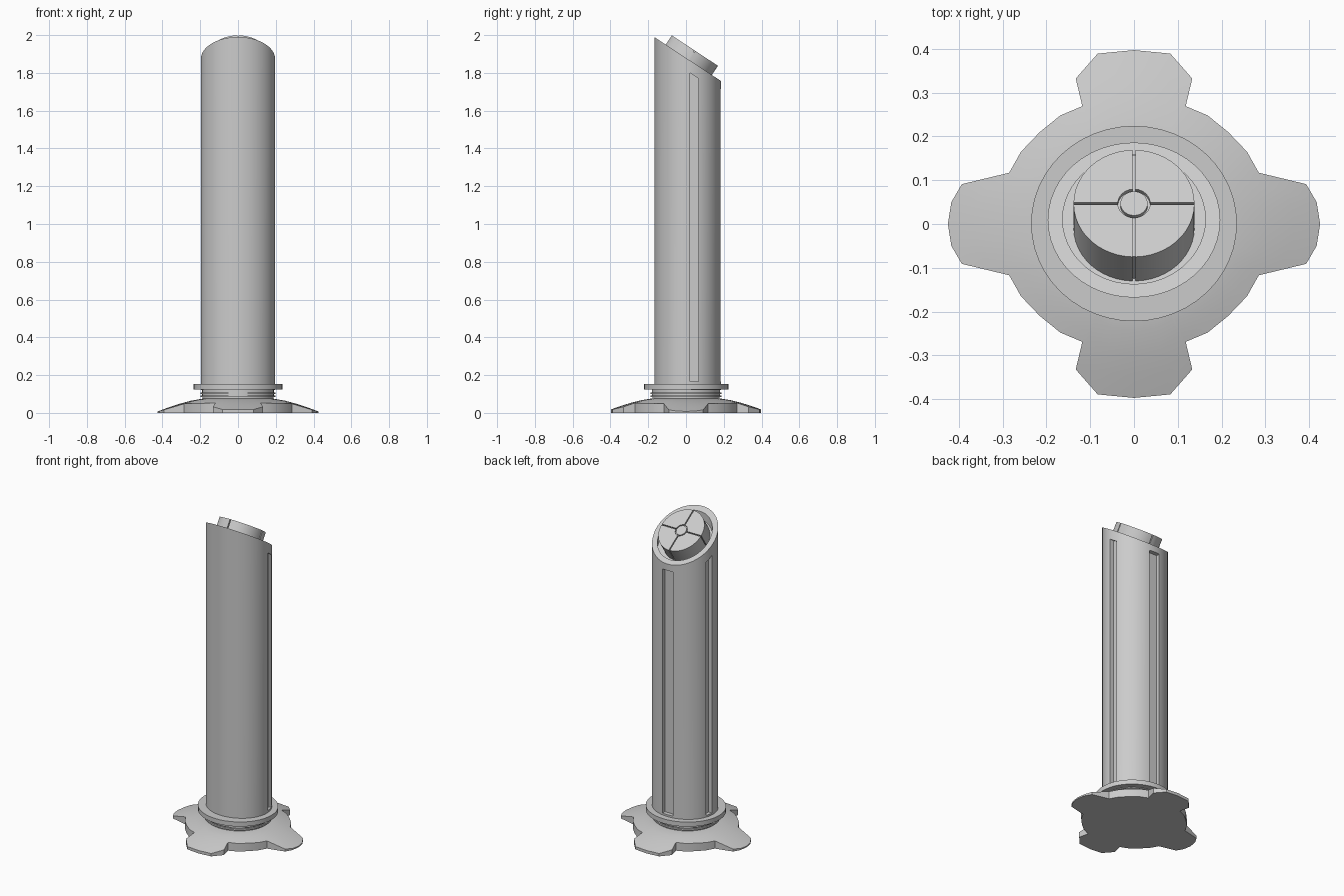
import bpy, bmesh, math
from mathutils import Matrix, Vector

if "Cube" in bpy.data.objects:
    bpy.data.objects.remove(bpy.data.objects["Cube"])

SEG = 48
SLOPE = 0.66                      # fall of the slanted top towards the back
TILT = math.atan(SLOPE)


def top_z(y):
    return 1.99 - SLOPE * (y + 0.168)


def finish(name, bm, angle=30, smooth=True):
    bmesh.ops.recalc_face_normals(bm, faces=bm.faces)
    me = bpy.data.meshes.new(name)
    bm.to_mesh(me)
    bm.free()
    ob = bpy.data.objects.new(name, me)
    bpy.context.collection.objects.link(ob)
    if smooth:
        bpy.ops.object.select_all(action='DESELECT')
        bpy.context.view_layer.objects.active = ob
        ob.select_set(True)
        bpy.ops.object.shade_smooth_by_angle(angle=math.radians(angle))
    return ob


def loft(name, rings, matrix=None, angle=30):
    """Skin a list of equal-length point rings and cap both ends."""
    bm = bmesh.new()
    vs = [[bm.verts.new(p) for p in r] for r in rings]
    n = len(vs[0])
    for a, b in zip(vs, vs[1:]):
        for i in range(n):
            j = (i + 1) % n
            bm.faces.new((a[i], a[j], b[j], b[i]))
    bm.faces.new(vs[0])
    bm.faces.new(vs[-1])
    if matrix:
        bm.transform(matrix)
    return finish(name, bm, angle)


def ellipse(rx, ry, cy=0.0, z=0.0):
    pts = [(rx * math.cos(2 * math.pi * i / SEG), cy + ry * math.sin(2 * math.pi * i / SEG))
           for i in range(SEG)]
    return [(x, y, z(y) if callable(z) else z) for x, y in pts]


# Foot plate: four-armed outline with a domed upper surface
quarter = [(0.425, 0), (0.417, 0.05), (0.393, 0.091), (0.285, 0.117), (0.258, 0.165),
           (0.215, 0.21), (0.168, 0.248), (0.118, 0.269), (0.133, 0.332), (0.083, 0.389), (0, 0.397)]
half = quarter + [(-x, y) for x, y in quarter[-2::-1]]
outline = half + [(x, -y) for x, y in half[-2:0:-1]]


def dome(r):
    t = max(0.0, (r - 0.19) / 0.235)
    return max(0.008, 0.075 - 0.067 * t ** 1.35)


rings = [[(x, y, 0) for x, y in outline]]
for t in (1, 0.75, 0.5, 0.25, 0):
    ring = []
    for x, y in outline:
        d = Vector((x, y))
        r = 0.19 + (d.length - 0.19) * t
        p = d.normalized() * r
        ring.append((p.x, p.y, dome(r)))
    rings.append(ring)
loft("foot_plate", rings)

# Ribbed neck and flange
neck = [(0.188, 0.06), (0.188, 0.083), (0.198, 0.083), (0.198, 0.093), (0.19, 0.093),
        (0.19, 0.099), (0.198, 0.099), (0.198, 0.109), (0.19, 0.109), (0.19, 0.126)]
loft("neck", [ellipse(r, r * 0.95, 0, z) for r, z in neck])
loft("flange", [ellipse(0.235, 0.223, 0.001, z) for z in (0.124, 0.153)])

# Column with a slanted, recessed top
drop = 0.05
body = loft("column", [
    ellipse(0.197, 0.177, 0.009, 0.12),
    ellipse(0.197, 0.177, 0.009, top_z),
    ellipse(0.163, 0.148, 0.011, top_z),
    ellipse(0.163, 0.148, 0.011, lambda y: top_z(y) - drop)])


# Long slots on both sides and the back
def slot(name, x0, x1, y0, y1):
    bm = bmesh.new()
    bmesh.ops.create_cube(bm, size=1)
    for v in bm.verts:
        x = x1 if v.co.x > 0 else x0
        y = y1 if v.co.y > 0 else y0
        z = top_z(y) - 0.065 if v.co.z > 0 else 0.165
        if y > 0.15:
            z = min(z, 1.715)
            if v.co.z > 0:
                z = 1.715
        v.co = (x, y, z)
    ob = finish(name, bm, smooth=False)
    ob.hide_render = True
    ob.hide_viewport = True
    mod = body.modifiers.new(name, 'BOOLEAN')
    mod.object = ob
    mod.operation = 'DIFFERENCE'
    mod.solver = 'EXACT'
    return ob


cutters = [slot("right_slot_cutter", 0.172, 0.3, 0.02, 0.065),
           slot("left_slot_cutter", -0.3, -0.172, 0.02, 0.065),
           slot("back_slot_cutter", -0.036, 0.036, 0.16, 0.3)]

# Bake the slots so the cutters can be removed
deps = bpy.context.evaluated_depsgraph_get()
baked = bpy.data.meshes.new_from_object(body.evaluated_get(deps))
body.modifiers.clear()
body.data = baked
for c in cutters:
    bpy.data.objects.remove(c)
bpy.context.view_layer.objects.active = body
body.select_set(True)
bpy.ops.object.shade_smooth_by_angle(angle=math.radians(30))

# Cap: hub and four wedges over a slightly smaller core, tilted with the top
place = (Matrix.Translation((0, 0.047, 1.918)) @ Matrix.Rotation(-TILT, 4, 'X')
         @ Matrix.Diagonal((1, 1.06, 1, 1)))
H = 0.12
loft("cap_core", [ellipse(0.131, 0.131, 0, z) for z in (-H, -0.01)], place)
loft("cap_hub", [ellipse(0.031, 0.031, 0, z) for z in (-0.03, 0)], place)


def arc(r, gap, n):
    a0 = math.asin(gap / r)
    return [(r * math.cos(a0 + (math.pi / 2 - 2 * a0) * i / n),
             r * math.sin(a0 + (math.pi / 2 - 2 * a0) * i / n)) for i in range(n + 1)]


wedge = arc(0.138, 0.003, 12) + arc(0.037, 0.003, 6)[::-1]
for k in range(4):
    loft(f"cap_wedge_{k + 1}", [[(x, y, z) for x, y in wedge] for z in (-H, 0)],
         place @ Matrix.Rotation(k * math.pi / 2, 4, 'Z'))
